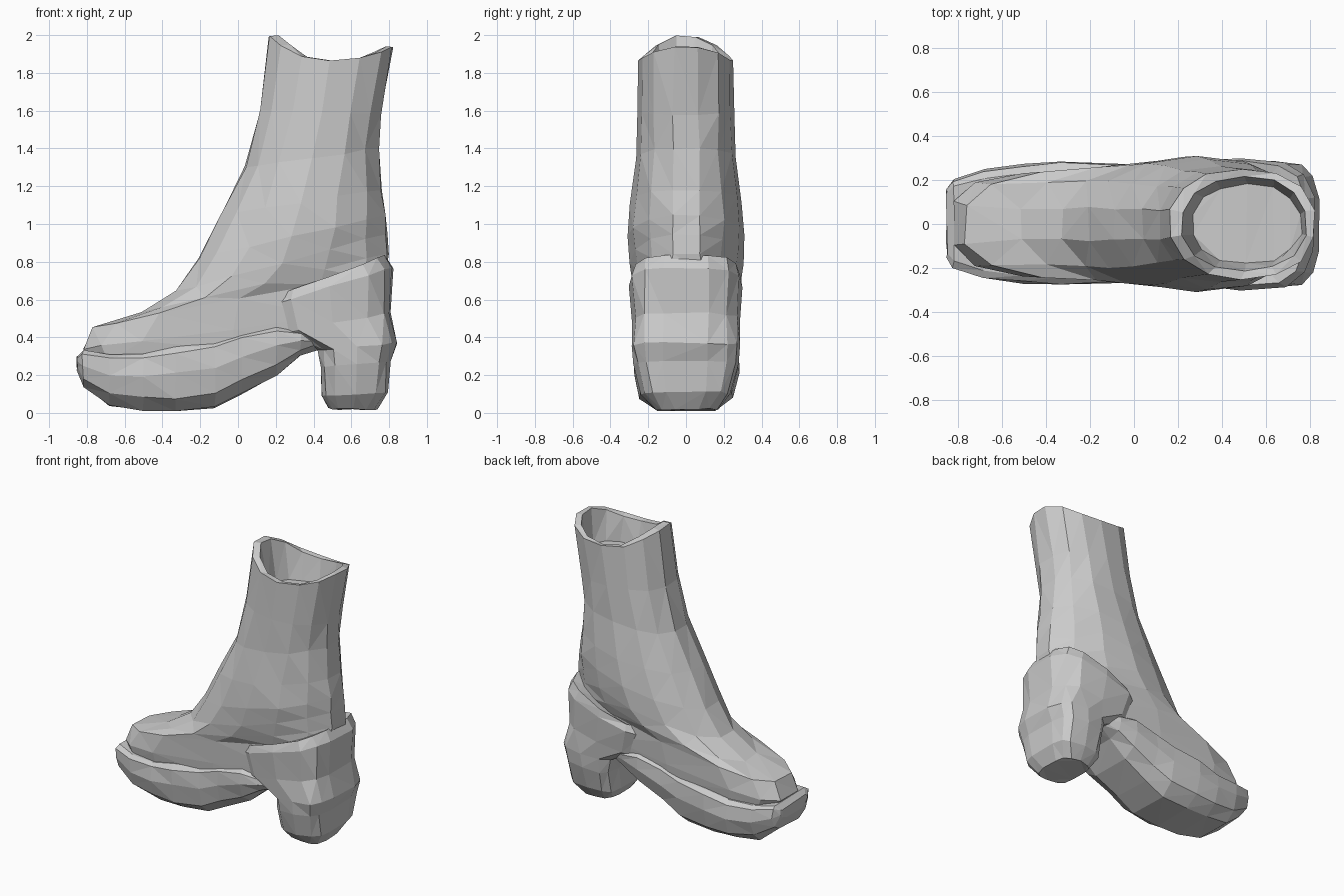
import bpy, bmesh, math, random

random.seed(4)
SIDES = 14


def loft(name, rings, jitter=0.006):
    """Skin a list of equal-length point rings, cap both ends, facet into triangles."""
    bm = bmesh.new()
    loops = []
    for ring in rings:
        loop = []
        for x, y, z in ring:
            j = [random.uniform(-jitter, jitter) for _ in range(3)]
            loop.append(bm.verts.new((x + j[0], y + j[1], max(0.0, z + j[2]))))
        loops.append(loop)
    n = len(loops[0])
    for a, b in zip(loops, loops[1:]):
        for i in range(n):
            k = (i + 1) % n
            bm.faces.new((a[i], a[k], b[k], b[i]))
    bm.faces.new(list(reversed(loops[0])))
    bm.faces.new(loops[-1])
    bmesh.ops.triangulate(bm, faces=bm.faces[:])
    bmesh.ops.recalc_face_normals(bm, faces=bm.faces[:])
    mesh = bpy.data.meshes.new(name)
    bm.to_mesh(mesh)
    bm.free()
    obj = bpy.data.objects.new(name, mesh)
    bpy.context.collection.objects.link(obj)
    return obj


def tilted_ring(xf, zf, xb, zb, hw, power, wave=False):
    """Rounded ring from a front point to a back point, with half width hw."""
    pts = []
    for i in range(SIDES):
        a = 2 * math.pi * (i + 0.5) / SIDES
        c, s = math.cos(a), math.sin(a)
        u = math.copysign(abs(c) ** (2 / power), c)
        v = math.copysign(abs(s) ** (2 / power), s)
        t = (u + 1) / 2
        z = zf + (zb - zf) * t
        if wave:  # uneven top edge, highest at the front
            z += 0.08 * c * c + (0.06 * c * c if c < 0 else 0)
        pts.append((xf + (xb - xf) * t, hw * v, z))
    return pts


# Upper: foot, ankle and shaft, then over the rim and down inside
upper = [
    (-0.80, 0.26, 0.75, 0.40, 0.235, 3.3),
    (-0.83, 0.34, 0.79, 0.55, 0.25, 3.3),
    (-0.78, 0.455, 0.80, 0.75, 0.26, 2.7),
    (-0.53, 0.525, 0.81, 0.85, 0.285, 2.2),
    (-0.34, 0.64, 0.80, 0.95, 0.30, 2.1),
    (-0.22, 0.82, 0.79, 1.05, 0.31, 2.1),
    (-0.10, 1.05, 0.77, 1.18, 0.295, 2.1),
    (0.03, 1.30, 0.75, 1.40, 0.265, 2.2),
    (0.115, 1.60, 0.765, 1.58, 0.26, 2.2),
    (0.155, 1.86, 0.825, 1.86, 0.255, 2.2, True),
    (0.215, 1.86, 0.785, 1.86, 0.215, 2.2, True),
    (0.26, 1.70, 0.765, 1.70, 0.18, 2.2),
]
loft("boot_upper", [tilted_ring(*r) for r in upper])

# Front sole: cross-sections from toe to arch (x, bottom, top, half width)
sole = [
    (-0.85, 0.22, 0.30, 0.15),
    (-0.82, 0.14, 0.33, 0.20),
    (-0.68, 0.04, 0.31, 0.245),
    (-0.50, 0.015, 0.31, 0.27),
    (-0.33, 0.005, 0.345, 0.28),
    (-0.12, 0.03, 0.375, 0.27),
    (0.02, 0.10, 0.425, 0.265),
    (0.20, 0.20, 0.46, 0.27),
    (0.33, 0.305, 0.43, 0.26),
    (0.45, 0.345, 0.40, 0.20),
]


def sole_section(x, lo, hi, hw):
    h = hi - lo
    half = [(0.55, lo), (0.88, lo + 0.22 * h), (1.0, lo + 0.6 * h),
            (0.98, lo + 0.92 * h), (0.86, hi)]
    return ([(x, hw * k, z) for k, z in half] +
            [(x, -hw * k, z) for k, z in reversed(half)])


loft("front_sole", [sole_section(*s) for s in sole])

# Block heel flowing up into the heel counter with its rolled top edge
heel = [
    (0.475, 0.02, 0.735, 0.02, 0.17, 3.0),
    (0.445, 0.09, 0.80, 0.11, 0.235, 3.6),
    (0.44, 0.24, 0.81, 0.27, 0.275, 3.6),
    (0.42, 0.335, 0.845, 0.37, 0.29, 3.4),
    (0.20, 0.42, 0.81, 0.53, 0.285, 3.4),
    (0.14, 0.565, 0.825, 0.77, 0.30, 3.2),
    (0.17, 0.61, 0.78, 0.835, 0.285, 3.2),
    (0.22, 0.59, 0.72, 0.80, 0.23, 3.0),
]
loft("heel_counter", [tilted_ring(*r) for r in heel])
